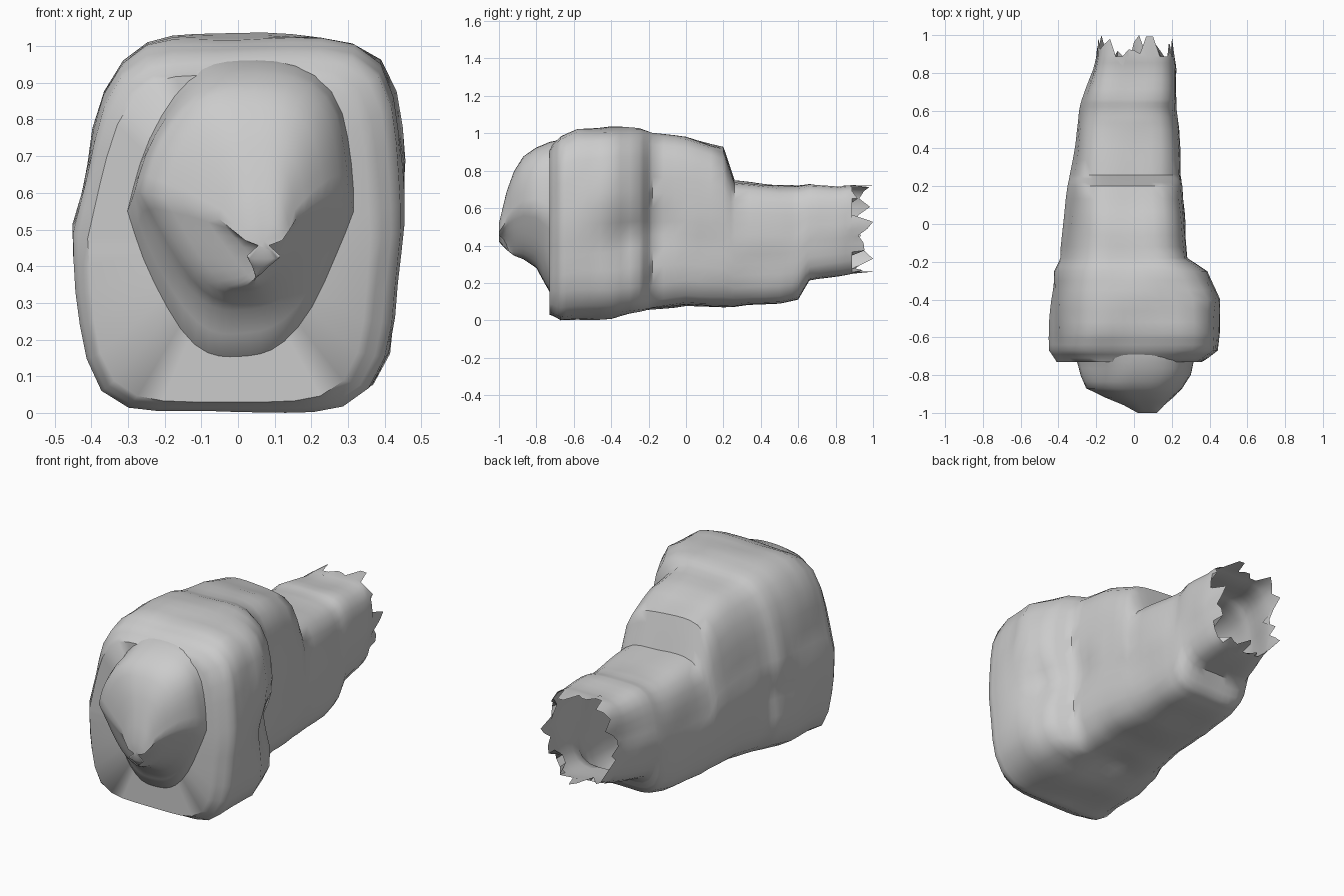
import bpy
import math
from mathutils import Vector, noise

cube = bpy.data.objects.get("Cube")
if cube:
    bpy.data.objects.remove(cube, do_unlink=True)

# One plain stone grey for everything
stone = bpy.data.materials.new("stone_grey")
stone.use_nodes = True
stone.diffuse_color = (0.6, 0.6, 0.6, 1)
shader = stone.node_tree.nodes["Principled BSDF"]
shader.inputs["Base Color"].default_value = stone.diffuse_color
shader.inputs["Roughness"].default_value = 0.9

SIDES = 40


def section_point(row, angle, power, bottom_inset):
    """Point on a boxy oval; insets narrow its upper and lower corners."""
    y, left, right, low, high, inset_left, inset_right = row
    c, s = math.cos(angle), math.sin(angle)
    r = (abs(c) ** power + abs(s) ** power) ** (-1 / power)
    u, v = c * r, s * r
    x = (left + right) / 2 + u * (right - left) / 2
    z = (low + high) / 2 + v * (high - low) / 2
    top_inset = inset_left if u < 0 else inset_right
    inset = top_inset * max(v, 0) + bottom_inset * max(-v, 0)
    return Vector((x - u * inset, y, z))


def blend_rows(rows, steps):
    for a, b in zip(rows, rows[1:]):
        for i in range(steps):
            t = i / steps
            yield [p + (q - p) * t for p, q in zip(a, b)]
    yield rows[-1]


def loft(name, rows, power, bottom_inset, steps, dents=(), ragged=False):
    """Skin the sections from front to back, closing only the front."""
    verts, faces = [], []
    sections = list(blend_rows(rows, steps))
    for n, row in enumerate(sections):
        for k in range(SIDES):
            p = section_point(row, math.tau * k / SIDES, power, bottom_inset)
            axis = Vector(((row[1] + row[2]) / 2, row[0], (row[3] + row[4]) / 2))
            inward = (axis - p).normalized()
            for centre, radius, depth in dents:
                d = (p - Vector(centre)).length / radius
                p += inward * depth * math.exp(-d * d)
            if 0 < n < len(sections) - 1:
                p += inward * 0.015 * noise.noise(p * 4)
            if ragged and n == len(sections) - 1:
                # Torn rear rim
                p.y += 0.05 * math.sin(k * 1.9) + 0.05 * math.cos(k * 0.8)
                p.y = min(p.y, 1)
            p.z = max(p.z, 0)
            verts.append(p)
    for n in range(len(sections) - 1):
        for k in range(SIDES):
            a, b = n * SIDES + k, n * SIDES + (k + 1) % SIDES
            faces.append((a, b, b + SIDES, a + SIDES))
    middle = sum(verts[:SIDES], Vector()) / SIDES
    verts.append(middle)
    faces += [((k + 1) % SIDES, k, len(verts) - 1) for k in range(SIDES)]

    mesh = bpy.data.meshes.new(name)
    mesh.from_pydata(verts, [], faces)
    mesh.materials.append(stone)
    obj = bpy.data.objects.new(name, mesh)
    bpy.context.collection.objects.link(obj)
    bpy.ops.object.select_all(action="DESELECT")
    obj.select_set(True)
    bpy.context.view_layer.objects.active = obj
    bpy.ops.object.shade_smooth_by_angle(angle=math.radians(50))
    return obj


# Broad collar, hump and tapering open rear: y, left, right, low, high, insets
body_rows = [
    (-0.73, -0.41, 0.36, 0.03, 0.92, 0.1, 0.02),
    (-0.67, -0.45, 0.44, 0, 0.98, 0.1, 0),
    (-0.58, -0.45, 0.45, 0.01, 1.02, 0.1, 0),
    (-0.4, -0.45, 0.45, 0.01, 1.03, 0.1, 0),
    (-0.25, -0.44, 0.4, 0.04, 1.02, 0.12, 0.04),
    (-0.18, -0.4, 0.29, 0.05, 1, 0.1, 0.02),
    (0, -0.38, 0.28, 0.08, 0.98, 0.1, 0.03),
    (0.2, -0.35, 0.26, 0.07, 0.92, 0.07, 0.03),
    (0.26, -0.34, 0.25, 0.07, 0.74, 0.05, 0.03),
    (0.5, -0.31, 0.24, 0.09, 0.72, 0.05, 0.02),
    (0.6, -0.29, 0.23, 0.11, 0.72, 0.05, 0.02),
    (0.66, -0.27, 0.23, 0.21, 0.73, 0.04, 0.02),
    (0.82, -0.22, 0.22, 0.24, 0.71, 0.02, 0.02),
    (0.92, -0.2, 0.2, 0.26, 0.72, 0.02, 0),
]
hollows = [
    ((0.42, -0.3, 0.44), 0.13, 0.07),
    ((0.28, -0.12, 0.5), 0.1, 0.04),
    ((0.43, -0.5, 0.82), 0.08, 0.02),
    ((-0.43, -0.25, 0.42), 0.12, 0.04),
    ((0, -0.2, 0.04), 0.12, 0.04),
]
loft("body", body_rows, 5, 0.03, 3, hollows, ragged=True)

# Blunt snout bulging from the front of the collar
snout_rows = [
    (-1, 0.02, 0.12, 0.42, 0.52, 0.01, 0.01),
    (-0.96, -0.05, 0.16, 0.38, 0.68, 0.03, 0.02),
    (-0.92, -0.15, 0.21, 0.35, 0.79, 0.05, 0.02),
    (-0.87, -0.25, 0.26, 0.33, 0.87, 0.08, 0.02),
    (-0.8, -0.28, 0.3, 0.28, 0.92, 0.1, 0.01),
    (-0.73, -0.3, 0.31, 0.15, 0.95, 0.1, 0),
    (-0.64, -0.32, 0.32, 0.1, 0.97, 0.1, 0),
]
loft("snout", snout_rows, 3.2, 0.13, 2)
